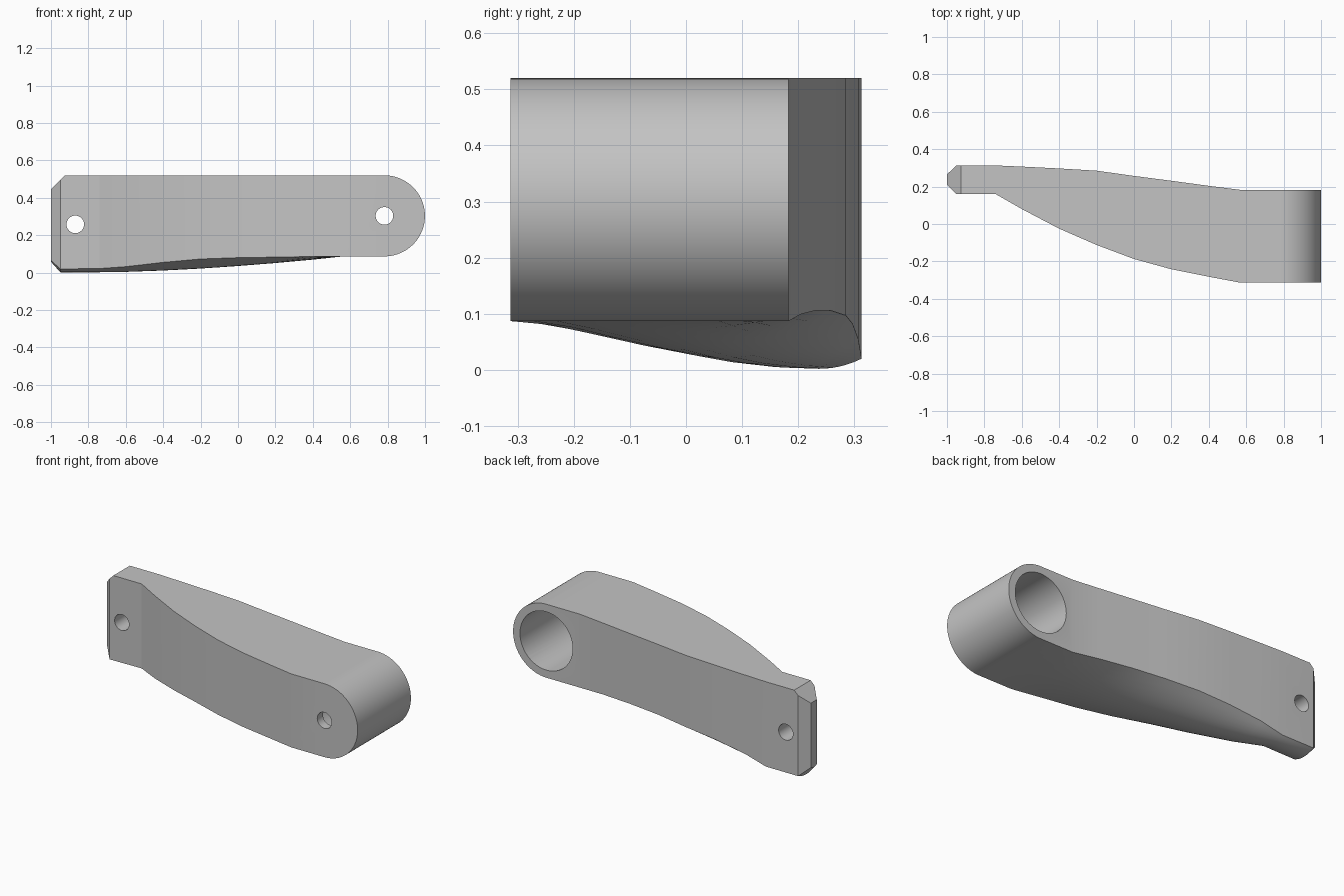
import bpy, bmesh, math

cube = bpy.data.objects.get("Cube")
if cube:
    bpy.data.objects.remove(cube, do_unlink=True)

grey = bpy.data.materials.new("plain_grey")
grey.use_nodes = True
grey.diffuse_color = (0.55, 0.55, 0.55, 1)
grey.node_tree.nodes["Principled BSDF"].inputs["Base Color"].default_value = grey.diffuse_color

TOP, LOW, RADIUS, PIVOT_X, PIVOT_Z = 0.52, 0.087, 0.2165, 0.783, 0.3035
ACROSS = 12

# Stations: x, front y, back y, top z, front edge z, keel z, back edge z
stations = [
    (-1.0, 0.21, 0.265, 0.445, 0.065, 0.058, 0.065),
    (-0.95, 0.16, 0.313, 0.495, 0.02, 0.002, 0.02),
    (-0.925, 0.16, 0.313, TOP, 0.02, 0.002, 0.02),
    (-0.74, 0.16, 0.313, TOP, 0.022, 0.002, 0.02),
    (-0.6, 0.08, 0.307, TOP, 0.032, 0.005, 0.055),
    (-0.4, -0.025, 0.297, TOP, 0.055, 0.012, 0.082),
    (-0.2, -0.112, 0.285, TOP, 0.073, 0.022, 0.097),
    (0.0, -0.187, 0.257, TOP, 0.08, 0.036, 0.106),
    (0.2, -0.242, 0.231, TOP, 0.083, 0.052, 0.106),
    (0.4, -0.282, 0.204, TOP, 0.086, 0.07, 0.099),
    (0.565, -0.313, 0.183, TOP, LOW, LOW, LOW),
]
# Rounded pivot end
for i in range(25):
    a = math.pi / 2 * i / 24
    h = RADIUS * math.cos(a)
    stations.append((PIVOT_X + RADIUS * math.sin(a), -0.313, 0.183,
                     PIVOT_Z + h, PIVOT_Z - h, PIVOT_Z - h, PIVOT_Z - h))


def section(x, front, back, top, z_front, z_keel, z_back):
    """Flat top, upright sides and a bowed underside."""
    upper, lower = [], []
    for i in range(ACROSS + 1):
        t = i / ACROSS
        y = front + (back - front) * t
        edge = z_front + (z_back - z_front) * t
        bow = (z_front + z_back) / 2 - z_keel
        upper.append((x, y, top))
        lower.append((x, y, edge - bow * (1 - (2 * t - 1) ** 2)))
    return upper + lower[::-1]


# Arm body lofted through the stations
bm = bmesh.new()
rings = [[bm.verts.new(p) for p in section(*s)] for s in stations]
for a, b in zip(rings, rings[1:]):
    for i in range(len(a)):
        j = (i + 1) % len(a)
        bm.faces.new((a[i], a[j], b[j], b[i]))
bm.faces.new(rings[0])
bmesh.ops.remove_doubles(bm, verts=bm.verts[:], dist=0.0005)
bmesh.ops.recalc_face_normals(bm, faces=bm.faces[:])
mesh = bpy.data.meshes.new("lever_arm")
bm.to_mesh(mesh)
bm.free()
mesh.materials.append(grey)
arm = bpy.data.objects.new("lever_arm", mesh)
bpy.context.collection.objects.link(arm)


def bore(name, x, z, radius, y0, y1):
    """Cut a round hole along y."""
    bpy.ops.mesh.primitive_cylinder_add(vertices=48, radius=radius, depth=y1 - y0,
                                        location=(x, (y0 + y1) / 2, z),
                                        rotation=(math.pi / 2, 0, 0))
    cutter = bpy.context.object
    cutter.name = name
    cutter.hide_render = True
    cutter.data.materials.append(grey)
    mod = arm.modifiers.new(name, 'BOOLEAN')
    mod.operation, mod.solver, mod.object = 'DIFFERENCE', 'EXACT', cutter
    bpy.ops.object.select_all(action='DESELECT')
    arm.select_set(True)
    bpy.context.view_layer.objects.active = arm
    bpy.ops.object.modifier_apply(modifier=name)
    bpy.data.objects.remove(cutter, do_unlink=True)


bore("pivot_socket", PIVOT_X, PIVOT_Z, 0.172, -0.26, 0.5)
bore("pivot_screw_hole", PIVOT_X, PIVOT_Z, 0.047, -0.5, 0.0)
bore("tip_screw_hole", -0.87, 0.258, 0.047, -0.2, 0.6)

bpy.ops.object.shade_smooth_by_angle(angle=math.radians(25))
